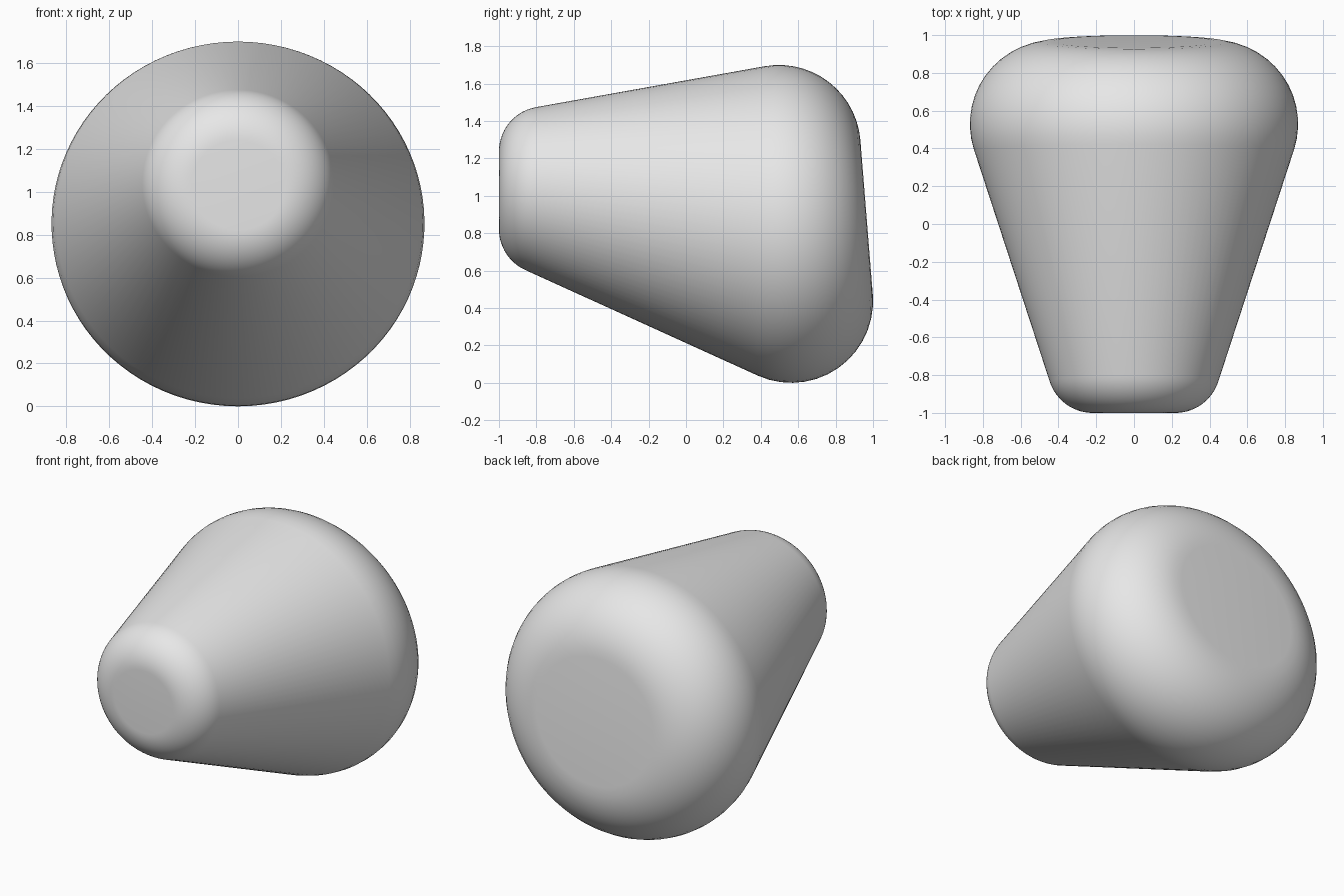
import bpy
import bmesh
import math
from mathutils import Vector

SEGMENTS = 96
ARC_STEPS = 14

cube = bpy.data.objects.get("Cube")
if cube:
    bpy.data.objects.remove(cube, do_unlink=True)


class RoundedDisc:
    """A disc with a fully rounded rim, facing along its axis."""

    def __init__(self, center, tilt, radius_x, radius_z, rim):
        self.center = Vector(center)
        self.axis = Vector((0, math.cos(tilt), math.sin(tilt)))
        self.side = Vector((1, 0, 0))
        self.up = self.side.cross(self.axis)
        self.rx, self.rz, self.rim = radius_x, radius_z, rim

    def core(self, normal):
        """Centre of the rim's round section that faces the normal."""
        a = self.rx * normal.dot(self.side)
        b = self.rz * normal.dot(self.up)
        length = max(math.hypot(a, b), 1e-9)
        return (self.center + self.side * (self.rx * a / length)
                + self.up * (self.rz * b / length))

    def reach(self, normal):
        return self.core(normal).dot(normal) + self.rim

    def arc(self, start, end, core):
        return [core + start.slerp(end, i / ARC_STEPS) * self.rim
                for i in range(ARC_STEPS + 1)]


# Small front end and large, slightly tilted back end
front = RoundedDisc((0, -0.76, 1.03), 0, 0.218, 0.208, 0.24)
back = RoundedDisc((0, 0.53, 0.85), math.radians(4.6), 0.432, 0.414, 0.437)


def shared_normal(phi):
    """Normal of the straight wall that touches both ends."""
    low, high = -1.5, 1.5
    for _ in range(40):
        a = (low + high) / 2
        n = Vector((math.cos(a) * math.cos(phi), math.sin(a),
                    math.cos(a) * math.sin(phi)))
        if back.reach(n) > front.reach(n):
            high = a
        else:
            low = a
    return n


# Tapered body: front rim, straight wall, back rim, flat caps
bm = bmesh.new()
rows = []
for s in range(SEGMENTS):
    n = shared_normal(math.tau * s / SEGMENTS)
    points = (front.arc(-front.axis, n, front.core(n))
              + back.arc(n, back.axis, back.core(n)))
    rows.append([bm.verts.new(p) for p in points])
for s, row in enumerate(rows):
    following = rows[(s + 1) % SEGMENTS]
    for i in range(len(row) - 1):
        bm.faces.new((row[i], following[i], following[i + 1], row[i + 1]))
for end in (0, -1):
    bm.faces.new([row[end] for row in rows])
bmesh.ops.recalc_face_normals(bm, faces=bm.faces)

mesh = bpy.data.meshes.new("tapered_body")
bm.to_mesh(mesh)
bm.free()
body = bpy.data.objects.new("tapered_body", mesh)
bpy.context.collection.objects.link(body)

# Plain grey finish
grey = bpy.data.materials.new("light_grey")
grey.use_nodes = True
color = (0.8, 0.8, 0.8, 1)
grey.diffuse_color = color
for node in grey.node_tree.nodes:
    if node.type == 'BSDF_PRINCIPLED':
        node.inputs["Base Color"].default_value = color
mesh.materials.append(grey)

bpy.ops.object.select_all(action='DESELECT')
body.select_set(True)
bpy.context.view_layer.objects.active = body
bpy.ops.object.shade_smooth_by_angle(angle=math.radians(30))
